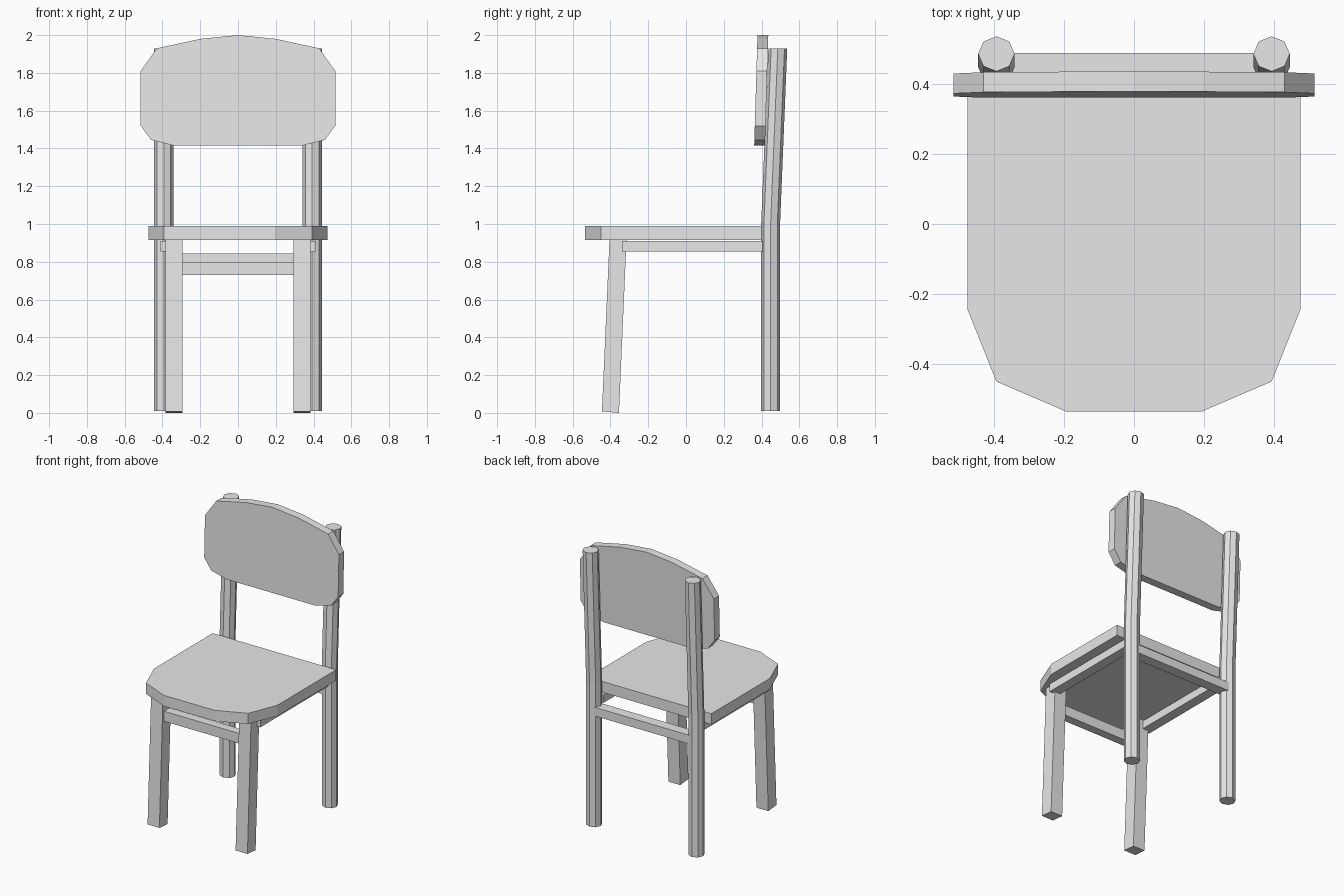
import bpy
import bmesh
import math
from mathutils import Vector

cube = bpy.data.objects.get("Cube")
if cube:
    bpy.data.objects.remove(cube, do_unlink=True)

grey = bpy.data.materials.new("plain_grey")
grey.use_nodes = True
grey.diffuse_color = (0.8, 0.8, 0.8, 1)
grey.node_tree.nodes["Principled BSDF"].inputs["Base Color"].default_value = (0.8, 0.8, 0.8, 1)


def loft(name, rings):
    """Join matching rings of points into a closed, flat-shaded solid."""
    bm = bmesh.new()
    loops = [[bm.verts.new(p) for p in ring] for ring in rings]
    n = len(loops[0])
    for a, b in zip(loops, loops[1:]):
        for i in range(n):
            j = (i + 1) % n
            bm.faces.new((a[i], a[j], b[j], b[i]))
    bm.faces.new(loops[0][::-1])
    bm.faces.new(loops[-1])
    bmesh.ops.recalc_face_normals(bm, faces=bm.faces)
    mesh = bpy.data.meshes.new(name)
    bm.to_mesh(mesh)
    bm.free()
    mesh.materials.append(grey)
    obj = bpy.data.objects.new(name, mesh)
    bpy.context.collection.objects.link(obj)
    return obj


def mirrored(half):
    """Complete a right-hand outline with its mirror image."""
    return half + [(-x, v) for x, v in reversed(half) if x > 0]


def rect(x0, x1, y0, y1, z):
    return [(x0, y0, z), (x1, y0, z), (x1, y1, z), (x0, y1, z)]


def box(name, x0, x1, y0, y1, z0, z1):
    return loft(name, [rect(x0, x1, y0, y1, z) for z in (z0, z1)])


# Seat with a chamfered, rounded front
seat_outline = mirrored([(0.195, -0.535), (0.393, -0.45), (0.475, -0.245), (0.475, 0.40)])
loft("seat", [[(x, y, z) for x, y in seat_outline] for z in (0.915, 0.99)])

# Backrest panel, leaning slightly backwards
back_outline = mirrored([(0, 2.0), (0.2, 1.98), (0.43, 1.93), (0.515, 1.81),
                         (0.515, 1.52), (0.46, 1.445), (0.34, 1.415)])
loft("backrest", [[(x, y + 0.03 * (z - 1.415), z) for x, z in back_outline]
                  for y in (0.361, 0.418)])


def octagon(x, y, z):
    return [(x + 0.052 * math.sin(k * math.pi / 4),
             y + 0.05 * math.cos(k * math.pi / 4), z) for k in range(8)]


for side, s in (("left", 1), ("right", -1)):
    # Eight-sided rear posts, bent back above the seat
    loft(side + "_back_post", [octagon(s * 0.393, y, z)
                               for y, z in ((0.448, 0.01), (0.448, 1.0), (0.486, 1.93))])
    # Square front legs, raked forwards
    x0, x1 = sorted((s * 0.293, s * 0.384))
    foot = [Vector(p) for p in rect(x0, x1, -0.445, -0.355, 0.0)]
    for p in foot[:2]:
        p.z = 0.008
    loft(side + "_front_leg", [foot, rect(x0, x1, -0.405, -0.315, 0.915)])
    # Side rails under the seat
    x0, x1 = sorted((s * 0.34, s * 0.41))
    box(side + "_side_rail", x0, x1, -0.34, 0.42, 0.855, 0.91)

# Cross rails joining the front legs and the rear posts
box("front_rail", -0.30, 0.30, -0.395, -0.335, 0.73, 0.80)
box("back_rail", -0.37, 0.37, 0.415, 0.489, 0.785, 0.845)
